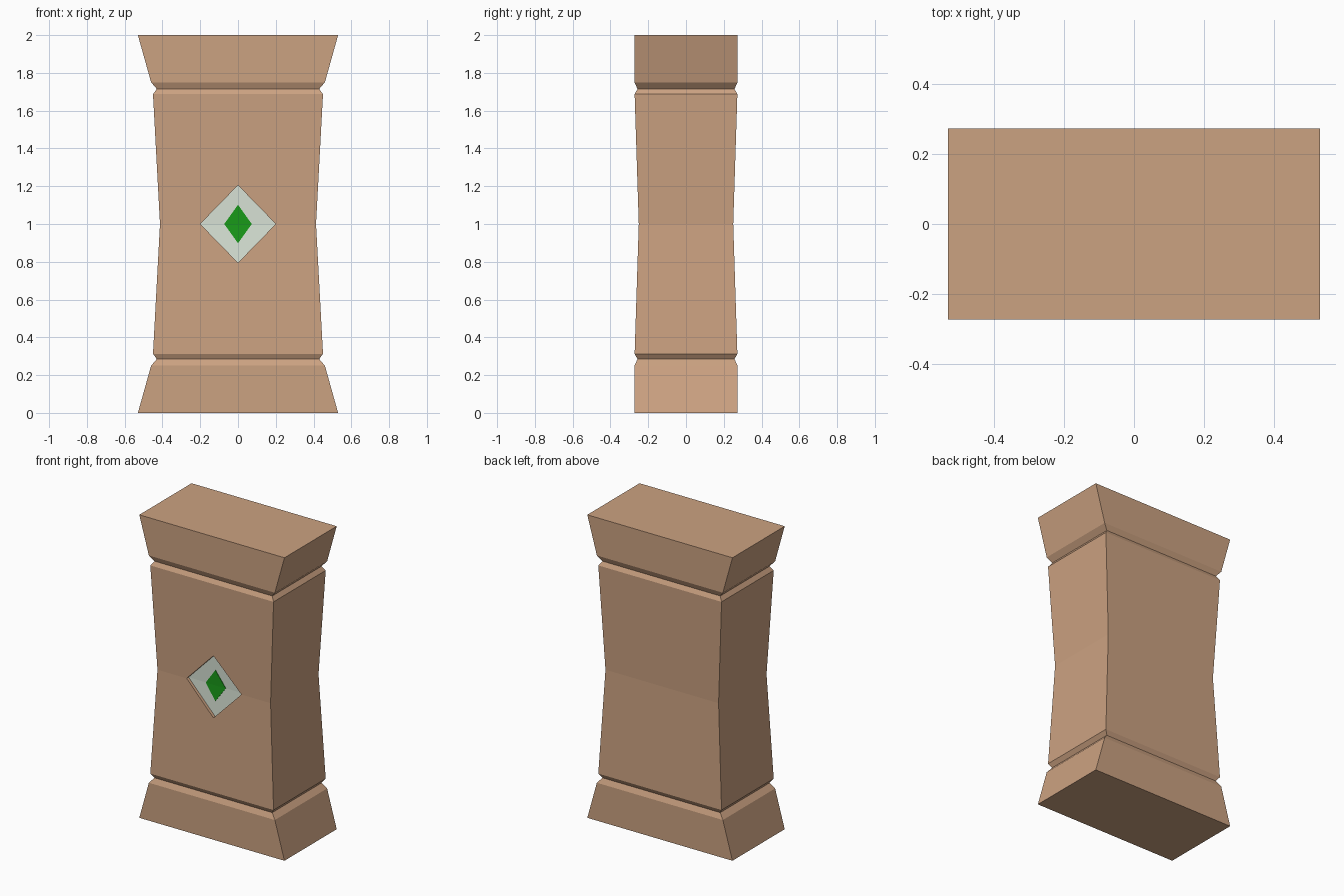
import bpy, bmesh

if "Cube" in bpy.data.objects:
    bpy.data.objects.remove(bpy.data.objects["Cube"])

SLOPE = 0.022 / 0.69   # how fast the shaft widens away from its waist
WAIST_Y = -0.25        # front surface at mid height


def material(name, rgb):
    m = bpy.data.materials.new(name)
    m.diffuse_color = (*rgb, 1)
    m.use_nodes = True
    m.node_tree.nodes["Principled BSDF"].inputs["Base Color"].default_value = m.diffuse_color
    return m


def finish(name, bm, mat):
    bmesh.ops.recalc_face_normals(bm, faces=bm.faces)
    me = bpy.data.meshes.new(name)
    bm.to_mesh(me)
    bm.free()
    me.materials.append(mat)
    ob = bpy.data.objects.new(name, me)
    bpy.context.collection.objects.link(ob)
    return ob


def diamond(name, half_w, half_h, front, back, mat):
    """Diamond slab folded along its middle like the shaft; depths measured inward."""
    bm = bmesh.new()
    rings = []
    for depth in (front, back):
        rings.append([bm.verts.new((x, WAIST_Y + depth - abs(z) * SLOPE, 1 + z))
                      for x, z in ((-half_w, 0), (0, half_h), (half_w, 0), (0, -half_h))])
    for l, t, r, b in rings:
        bm.faces.new((l, t, r))
        bm.faces.new((l, r, b))
    for i in range(4):
        j = (i + 1) % 4
        bm.faces.new((rings[0][i], rings[0][j], rings[1][j], rings[1][i]))
    return finish(name, bm, mat)


brown = material("sandstone", (0.60, 0.36, 0.22))
pale = material("pale_inlay", (0.70, 0.78, 0.68))
green = material("green_gem", (0.01, 0.33, 0.01))

# Pillar: (z, half width, half depth) up to the waist, mirrored for the top half
half = [(0, 0.53, 0.2725), (0.25, 0.46, 0.2725), (0.285, 0.43, 0.257),
        (0.313, 0.45, 0.272), (1.0, 0.413, 0.25)]
profile = half + [(2 - z, w, d) for z, w, d in reversed(half[:-1])]
bm = bmesh.new()
rings = [[bm.verts.new((sx * w, sy * d, z)) for sx, sy in ((-1, -1), (1, -1), (1, 1), (-1, 1))]
         for z, w, d in profile]
for lo, hi in zip(rings, rings[1:]):
    for i in range(4):
        j = (i + 1) % 4
        bm.faces.new((lo[i], lo[j], hi[j], hi[i]))
bm.faces.new(rings[0])
bm.faces.new(rings[-1])
pillar = finish("pillar", bm, brown)

# Recess in the front face
cutter = diamond("recess_cutter", 0.2, 0.205, -0.15, 0.025, brown)
cutter.hide_render = True
cutter.hide_set(True)
cut = pillar.modifiers.new("recess", 'BOOLEAN')
cut.operation = 'DIFFERENCE'
cut.solver = 'EXACT'
cut.object = cutter

# Inlay on the recess floor and the gem at its centre
diamond("diamond_inlay", 0.2, 0.205, 0.02, 0.03, pale)
diamond("gem", 0.073, 0.102, 0.017, 0.028, green)
